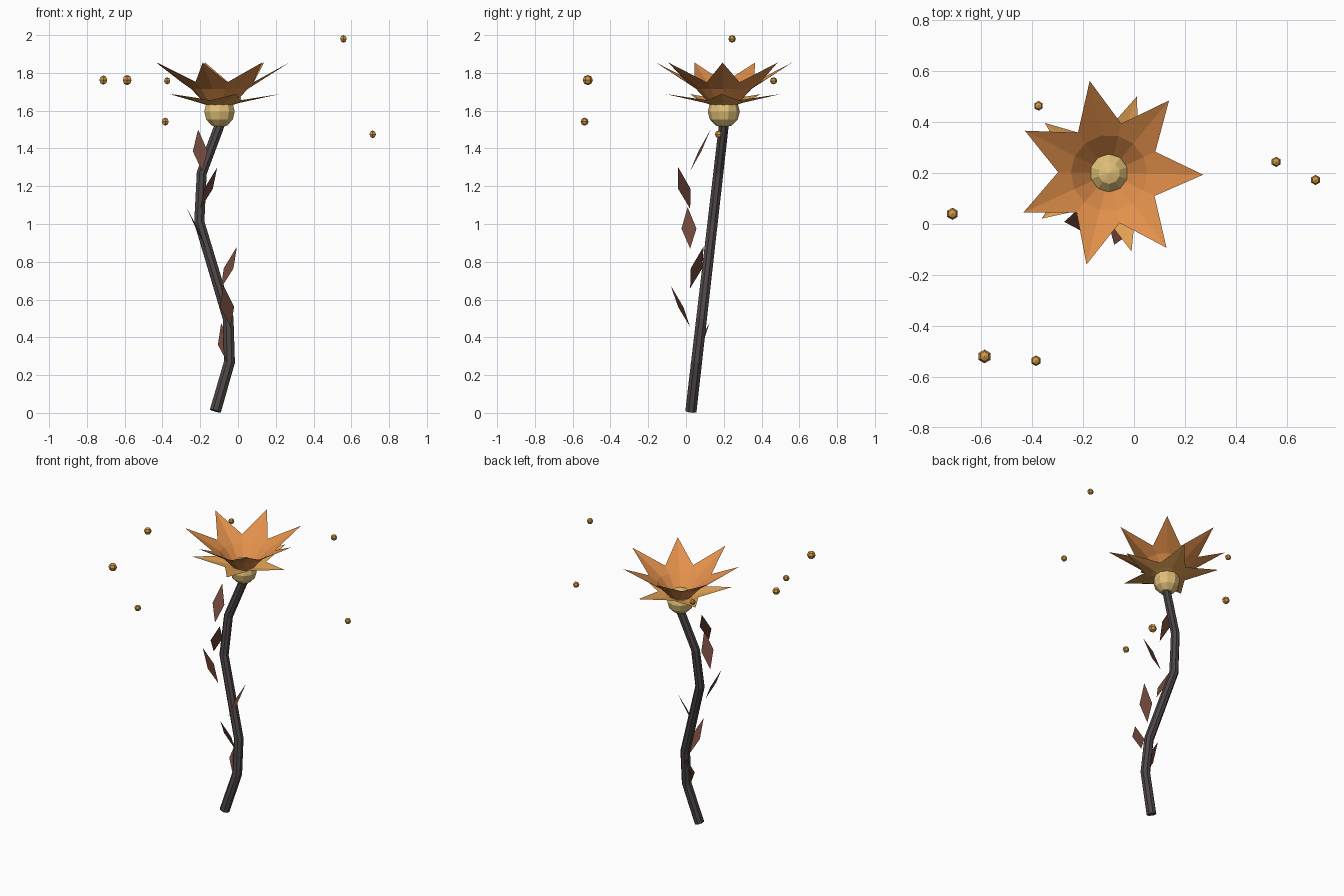
import bpy, bmesh
from math import sin, cos, radians, tau
from mathutils import Vector

if "Cube" in bpy.data.objects:
    bpy.data.objects.remove(bpy.data.objects["Cube"])


def material(name, color):
    m = bpy.data.materials.new(name)
    m.diffuse_color = (*color, 1)
    m.use_nodes = True
    m.node_tree.nodes["Principled BSDF"].inputs["Base Color"].default_value = m.diffuse_color
    return m


STEM = material("stem_grey", (0.075, 0.062, 0.064))
LEAF = material("leaf_brown", (0.17, 0.065, 0.045))
UPPER = material("petal_orange", (0.76, 0.28, 0.07))
LOWER = material("petal_amber", (0.80, 0.38, 0.09))
BULB = material("bulb_yellow", (0.75, 0.53, 0.19))
SEED = material("seed_gold", (0.65, 0.32, 0.06))
CX, CY = -0.098, 0.2  # flower axis


def mesh_object(name, verts, faces, mat):
    me = bpy.data.meshes.new(name)
    me.from_pydata(verts, [], faces)
    me.materials.append(mat)
    ob = bpy.data.objects.new(name, me)
    bpy.context.collection.objects.link(ob)
    return ob


def ball(name, loc, radius, segments, rings, mat, squash=1):
    bpy.ops.mesh.primitive_uv_sphere_add(segments=segments, ring_count=rings,
                                         radius=radius, location=loc)
    ob = bpy.context.object
    ob.name = name
    ob.scale.z = squash
    ob.data.materials.append(mat)


def petal_ring(name, count, start, base, ring, valley, tip, mat):
    """Star-shaped cup; base, ring, valley and tip are (radius, z)."""
    n = count * 2
    verts, faces = [], []
    for row in range(3):
        for i in range(n):
            r, z = (base, ring, valley if i % 2 else tip)[row]
            a = radians(start) + tau * i / n
            verts.append((CX + r * cos(a), CY + r * sin(a), z))
    for row in range(2):
        for i in range(n):
            j = (i + 1) % n
            faces.append((row * n + i, row * n + j, row * n + n + j, row * n + n + i))
    mesh_object(name, verts, faces, mat)


# Crooked leaning stem
curve = bpy.data.curves.new("stem", "CURVE")
curve.dimensions = "3D"
curve.bevel_depth = 0.032
curve.bevel_resolution = 2
curve.use_fill_caps = True
path = [(-0.12, 0.01), (-0.045, 0.27), (-0.052, 0.5), (-0.205, 1.01),
        (-0.192, 1.27), (-0.095, 1.53)]
spline = curve.splines.new("POLY")
spline.points.add(len(path) - 1)
spline.use_smooth = False
for p, (x, z) in zip(spline.points, path):
    p.co = (x, 0.025 + 0.115 * z, z, 1)
    p.radius = 1 - 0.08 * z
curve.materials.append(STEM)
bpy.context.collection.objects.link(bpy.data.objects.new("stem", curve))

# Diamond leaves spiralling up the stem: root x, root z, heading
leaves = [(-0.05, 0.255, 111), (-0.04, 0.455, 250), (-0.09, 0.66, 40),
          (-0.165, 0.87, 187), (-0.2, 1.08, 325), (-0.19, 1.28, 101)]
for k, (x, z, heading) in enumerate(leaves):
    a = radians(heading)
    root = Vector((x, 0.022, z))
    tip = root + Vector((0.11 * cos(a), 0.11 * sin(a), 0.22))
    side = Vector((-sin(a), cos(a), 0)) * 0.04
    mid = root.lerp(tip, 0.48)
    mesh_object(f"leaf_{k + 1}", [root, mid + side, tip, mid - side],
                [(0, 1, 2), (0, 2, 3)], LEAF)

# Flower head: bulb and two petal rings
ball("bulb", (CX, CY, 1.595), 0.085, 10, 6, BULB)
petal_ring("upper_petals", 7, -1, (0.07, 1.63), (0.15, 1.715), (0.2, 1.75), (0.37, 1.855), UPPER)
petal_ring("lower_petals", 5, -2, (0.07, 1.63), (0.10, 1.64), (0.14, 1.655), (0.32, 1.688), LOWER)

# Floating seeds
seeds = [(-0.713, 0.04, 1.762, 0.024), (-0.587, -0.52, 1.762, 0.027),
         (-0.385, -0.537, 1.542, 0.021), (-0.375, 0.464, 1.758, 0.019),
         (0.558, 0.244, 1.98, 0.02), (0.713, 0.173, 1.475, 0.02)]
for k, (x, y, z, r) in enumerate(seeds):
    ball(f"seed_{k + 1}", (x, y, z), r, 6, 4, SEED)
